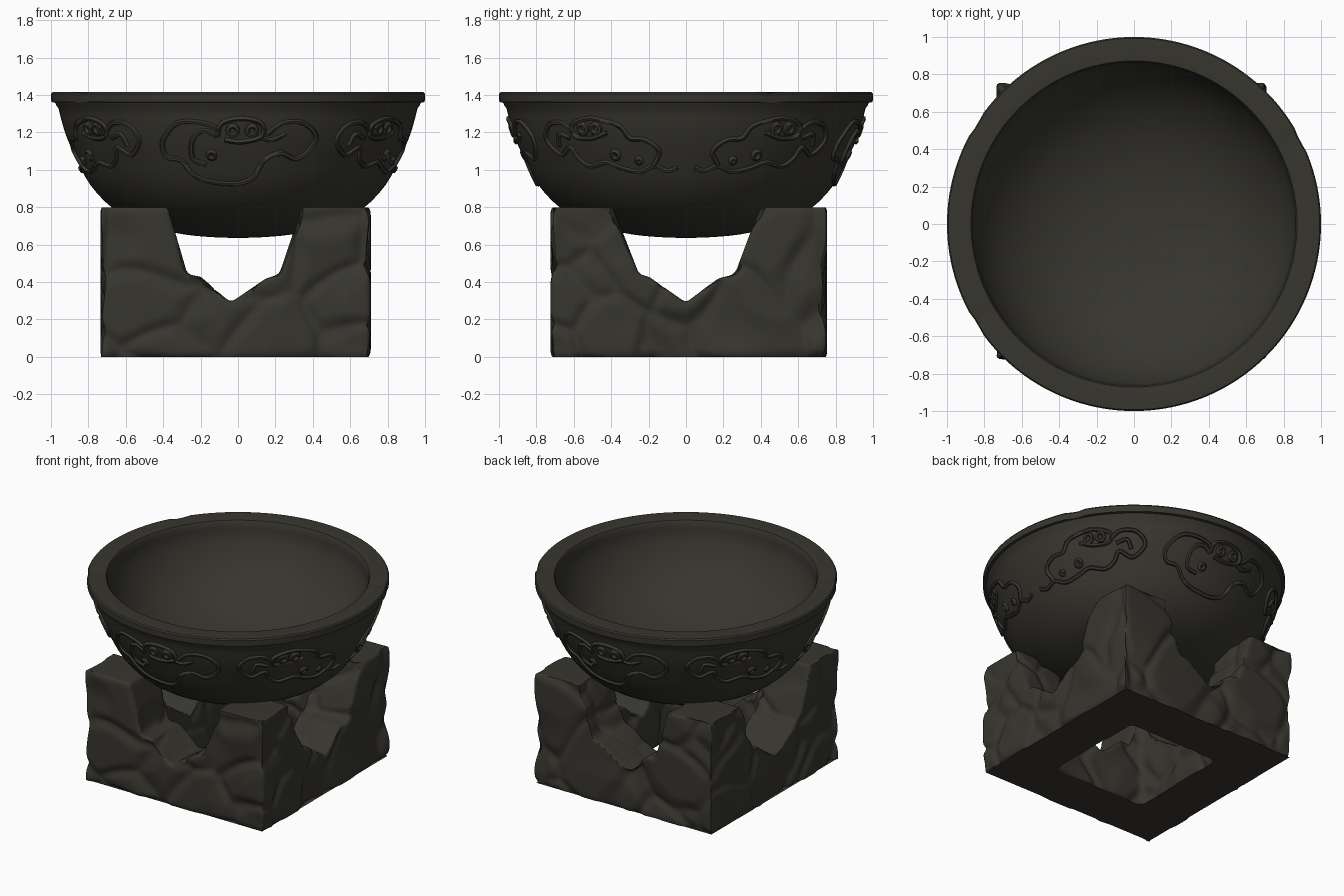
import bpy, bmesh, math
from mathutils import Vector, noise

if "Cube" in bpy.data.objects:
    bpy.data.objects.remove(bpy.data.objects["Cube"])

stone = bpy.data.materials.new("dark_stone")
stone.diffuse_color = (0.038, 0.036, 0.028, 1)
stone.use_nodes = True
stone.node_tree.nodes["Principled BSDF"].inputs["Base Color"].default_value = stone.diffuse_color


def add_object(name, bm):
    mesh = bpy.data.meshes.new(name)
    bmesh.ops.recalc_face_normals(bm, faces=bm.faces)
    bm.to_mesh(mesh)
    bm.free()
    ob = bpy.data.objects.new(name, mesh)
    bpy.context.collection.objects.link(ob)
    mesh.materials.append(stone)
    return ob


def smooth(ob, angle):
    bpy.ops.object.select_all(action='DESELECT')
    ob.select_set(True)
    bpy.context.view_layer.objects.active = ob
    bpy.ops.object.shade_smooth_by_angle(angle=math.radians(angle))


def prism(name, pts, to_3d, lo, hi):
    bm = bmesh.new()
    a = [bm.verts.new(to_3d(u, v, lo)) for u, v in pts]
    b = [bm.verts.new(to_3d(u, v, hi)) for u, v in pts]
    bm.faces.new(a)
    bm.faces.new(b[::-1])
    for i in range(len(pts)):
        j = (i + 1) % len(pts)
        bm.faces.new((a[j], a[i], b[i], b[j]))
    return add_object(name, bm)


def catmull(p, steps=6):
    p = [Vector(q) for q in p]
    p = [2 * p[0] - p[1]] + p + [2 * p[-1] - p[-2]]
    out = []
    for i in range(1, len(p) - 2):
        a, b, c, d = p[i - 1:i + 3]
        for k in range(steps):
            t = k / steps
            out.append(0.5 * (2 * b + (c - a) * t + (2 * a - 5 * b + 4 * c - d) * t * t
                              + (3 * b - a - 3 * c + d) * t ** 3))
    return out + [p[-2]]


# Stone base: block, square hole, and a stepped V notch through each pair of walls
def flat(u, v, w): return (u, v, w)
def along_y(u, v, w): return (u, w, v)
def along_x(u, v, w): return (w, u, v)


base = prism("stone_base", [(-.735, -.725), (.71, -.725), (.71, .755), (-.735, .755)], flat, 0, .8)
notch_x = [(-.39, .9), (-.375, .8), (-.27, .44), (-.2, .43), (-.04, .29), (.15, .42), (.22, .44), (.34, .8), (.35, .9)]
notch_y = [(-.41, .9), (-.39, .8), (-.25, .44), (-.2, .43), (0, .29), (.17, .42), (.26, .44), (.395, .8), (.41, .9)]
cutters = [
    prism("hole_cutter", [(-.37, -.36), (.35, -.36), (.35, .38), (-.37, .38)], flat, -.1, .9),
    prism("notch_cutter_x", notch_x, along_y, -1, 1),
    prism("notch_cutter_y", notch_y, along_x, -1, 1),
]
for c in cutters:
    m = base.modifiers.new("cut", 'BOOLEAN')
    m.operation, m.solver, m.object = 'DIFFERENCE', 'EXACT', c
m = base.modifiers.new("remesh", 'REMESH')
m.mode, m.voxel_size = 'VOXEL', 0.017
mesh = bpy.data.meshes.new_from_object(base.evaluated_get(bpy.context.evaluated_depsgraph_get()))
base.modifiers.clear()
base.data = mesh
for c in cutters:
    bpy.data.objects.remove(c)

# Weathering: push rock faces inward along creases and broad dents
bm = bmesh.new()
bm.from_mesh(mesh)
bm.normal_update()
moves = []
for v in bm.verts:
    warp = noise.noise_vector(v.co * 2.5) * 0.2
    d = noise.voronoi(v.co * 2.3 + warp + Vector((3.1, 1.7, .4)))[0]
    crease = max(0.0, 1 - (d[1] - d[0]) / 0.16)
    dent = max(0.0, noise.noise(v.co * 3.2 + Vector((7, 2, 5))))
    n = v.normal.copy()
    if min(v.co.z, .8 - v.co.z) < 0.02:
        n.z = 0
        n = n.normalized() if n.length > 0.3 else n * 0
    side = 1 - n.z ** 2
    moves.append(-n * side * (0.03 * crease ** 1.3 + 0.05 * dent))
for v, mv in zip(bm.verts, moves):
    v.co += mv
for _ in range(2):
    bmesh.ops.smooth_vert(bm, verts=[v for v in bm.verts if v.co.z > .012], factor=0.5,
                          use_axis_x=True, use_axis_y=True, use_axis_z=True)
bm.to_mesh(mesh)
bm.free()
if not mesh.materials:
    mesh.materials.append(stone)
smooth(base, 50)

# Bowl: lathed profile, outside from the bottom up, then rim and hollow inside
outer = catmull([(0, .635), (.18, .643), (.34, .664), (.52, .715), (.67, .795), (.79, .92),
                 (.87, 1.07), (.925, 1.2), (.96, 1.33)], 3)
rim = [(.972, 1.345), (.978, 1.36), (.998, 1.362), (1.0, 1.405), (.993, 1.415), (.93, 1.417), (.872, 1.412), (.864, 1.4)]
inner = catmull([(.862, 1.36), (.85, 1.29), (.795, 1.17), (.7, 1.05), (.55, .935), (.35, .855), (.15, .822), (0, .817)], 3)
profile = [tuple(p) for p in outer] + rim + [tuple(p) for p in inner]
chips = [(27, .009), (148, .009), (212, .009)]
SEG = 128
bm = bmesh.new()
rings = []
for r, z in profile:
    if r < 1e-4:
        rings.append([bm.verts.new((0, 0, z))] * SEG)
        continue
    ring = []
    for i in range(SEG):
        a = 2 * math.pi * i / SEG
        rr, zz = r, z
        if z > 1.36 and r > .9:        # small chips worn into the rim
            for deg, depth in chips:
                k = max(0, 1 - abs(math.degrees(a) - deg) / 4)
                rr -= depth * k
                zz -= depth * k
        ring.append(bm.verts.new((rr * math.cos(a), rr * math.sin(a), zz)))
    rings.append(ring)
for a, b in zip(rings, rings[1:]):
    for i in range(SEG):
        j = (i + 1) % SEG
        quad = list(dict.fromkeys((a[i], a[j], b[j], b[i])))
        bm.faces.new(quad)
bowl = add_object("bowl", bm)
smooth(bowl, 35)


# Raised cloud carvings on the bowl, drawn as (angle, height) lines
def bowl_radius(z):
    for (r0, z0), (r1, z1) in zip(outer, outer[1:]):
        if z0 <= z <= z1:
            return r0 + (r1 - r0) * (z - z0) / (z1 - z0)
    return outer[-1][0]


def loop(a, z, s):
    return [(a + s * 1.1 * math.cos(t * math.pi / 4), z + s * math.sin(t * math.pi / 4)) for t in range(9)]


def carving(name, lines, centre, flip, size=0.014):
    cu = bpy.data.curves.new(name, 'CURVE')
    cu.dimensions = '3D'
    cu.bevel_depth, cu.bevel_resolution, cu.use_fill_caps = size, 1, True
    for line in lines:
        pts = catmull(line, 5)
        sp = cu.splines.new('POLY')
        sp.points.add(len(pts) - 1)
        for p, (a, z) in zip(sp.points, pts):
            t, r = math.radians(centre) + flip * a, bowl_radius(z) + 0.002
            p.co = (r * math.cos(t), r * math.sin(t), z, 1)
    ob = bpy.data.objects.new(name, cu)
    bpy.context.collection.objects.link(ob)
    cu.materials.append(stone)
    bpy.ops.object.select_all(action='DESELECT')
    ob.select_set(True)
    bpy.context.view_layer.objects.active = ob
    bpy.ops.object.convert(target='MESH')
    smooth(bpy.context.object, 60)


wide_cloud = [
    [(-.10, 1.21), (-.2, 1.25), (-.35, 1.25), (-.46, 1.15), (-.45, 1.07), (-.36, 1.05), (-.3, .98), (-.2, .94),
     (-.02, .925), (.1, .96), (.16, 1.05), (.26, 1.09), (.36, 1.06), (.44, 1.1), (.47, 1.18), (.38, 1.25),
     (.26, 1.25), (.17, 1.19)],
    [(-.12, 1.18), (-.2, 1.21), (-.27, 1.16), (-.28, 1.06), (-.2, 1.03)],
    [(-.12, 1.18), (-.09, 1.25), (.02, 1.275), (.13, 1.25), (.14, 1.18), (.02, 1.15), (-.08, 1.16)],
    loop(-.03, 1.21, .025), loop(.08, 1.21, .025), loop(-.16, 1.08, .018),
    [(.14, 1.17), (.2, 1.16), (.28, 1.19)],
]
tailed_cloud = [
    [(-.47, 1.01), (-.4, .995), (-.32, 1.02), (-.22, .99), (-.1, 1.01), (0, 1.04), (.12, 1.02), (.2, 1.06),
     (.24, 1.12), (.34, 1.08), (.43, 1.16), (.37, 1.24), (.26, 1.25), (.18, 1.2)],
    [(-.32, 1.02), (-.36, 1.1), (-.28, 1.16), (-.19, 1.17), (-.14, 1.23), (-.05, 1.26), (.06, 1.275),
     (.18, 1.24), (.17, 1.18), (.06, 1.17), (-.05, 1.2)],
    loop(.02, 1.22, .025), loop(.11, 1.22, .025), loop(-.08, 1.08, .02), loop(-.23, 1.05, .012),
    [(.22, 1.17), (.3, 1.19), (.33, 1.13)],
]
for label, centre in (("front", -90), ("back", 90)):
    carving(label + "_cloud_carving", wide_cloud, centre, 1)
for label, centre, flip in (("back_right", 30, 1), ("front_right", -30, -1),
                            ("back_left", 150, -1), ("front_left", 210, 1)):
    carving(label + "_cloud_carving", tailed_cloud, centre, flip)
